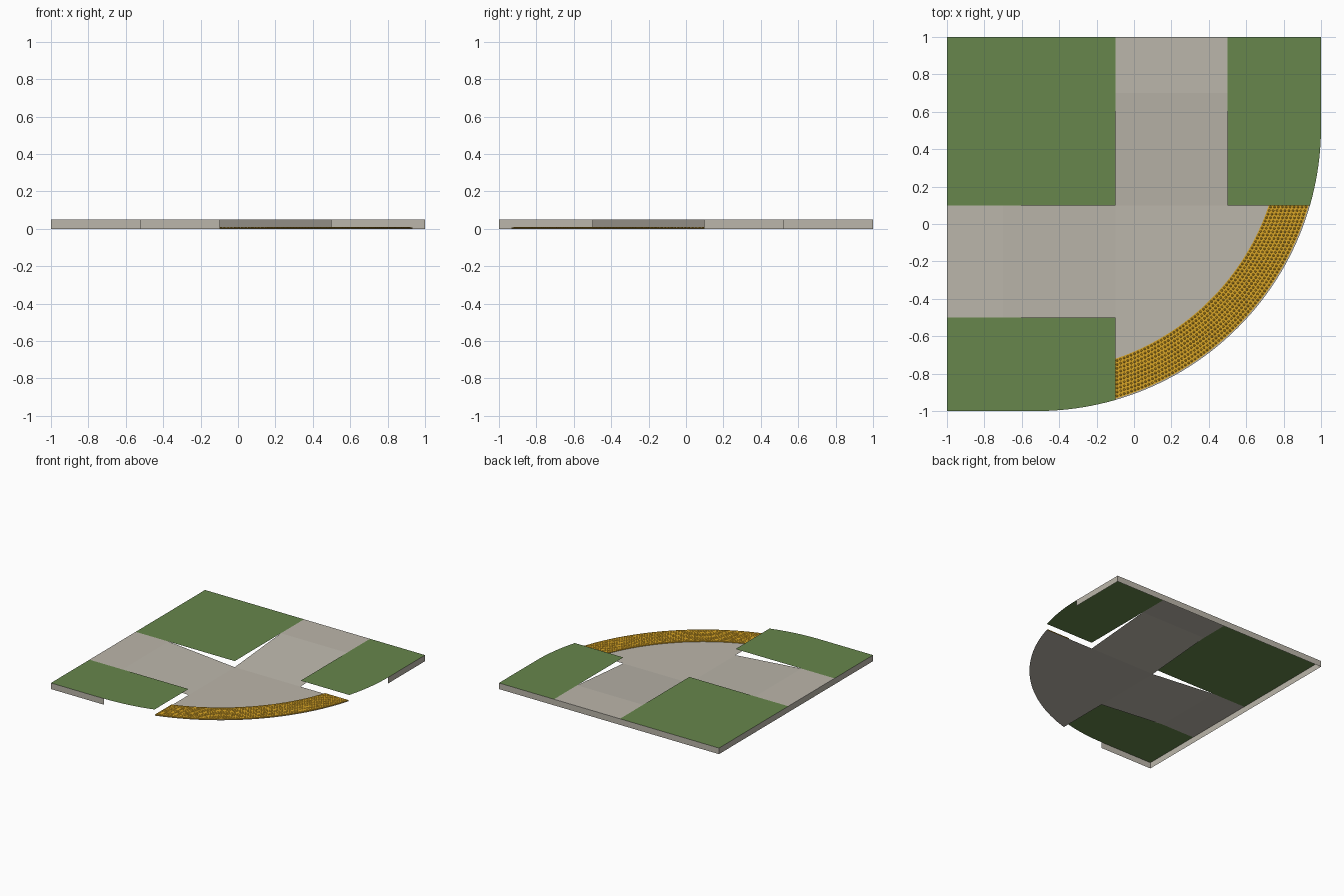
import bpy, bmesh, math

if "Cube" in bpy.data.objects:
    bpy.data.objects.remove(bpy.data.objects["Cube"])

H = 0.05                    # kerb height
CX, CY, R = -0.52, 0.52, 1.52   # rounded street corner
EDGE_X, EDGE_Y = -0.10, 0.10    # limits of the low landing


def material(name, rgb):
    m = bpy.data.materials.new(name)
    m.diffuse_color = (*rgb, 1)
    m.use_nodes = True
    m.node_tree.nodes["Principled BSDF"].inputs["Base Color"].default_value = m.diffuse_color
    return m


grass = material("grass green", (0.135, 0.24, 0.072))
concrete = material("concrete", (0.50, 0.468, 0.405))
yellow = material("tactile yellow", (0.70, 0.38, 0.02))


def build(name, bm, mat):
    mesh = bpy.data.meshes.new(name)
    bm.to_mesh(mesh)
    bm.free()
    mesh.materials.append(mat)
    obj = bpy.data.objects.new(name, mesh)
    bpy.context.collection.objects.link(obj)
    return obj


def sheet(name, points, mat):
    bm = bmesh.new()
    bm.faces.new([bm.verts.new(p) for p in points])
    return build(name, bm, mat)


def arc(r, a0, a1, z, n=32):
    return [(CX + r * math.cos(a0 + (a1 - a0) * i / n),
             CY + r * math.sin(a0 + (a1 - a0) * i / n), z) for i in range(n + 1)]


def limits(r):
    """Angles where a circle of radius r meets the two landing edges."""
    return -math.acos((EDGE_X - CX) / r), math.asin((EDGE_Y - CY) / r)


a_front, a_right = limits(R)

# Raised lawns
sheet("back_left_lawn", [(-1, 0.1, H), (-0.1, 0.1, H), (-0.1, 1, H), (-1, 1, H)], grass)
sheet("front_left_lawn",
      [(-0.1, -0.5, H), (-1, -0.5, H), (-1, -1, H)] + arc(R, -math.pi / 2, a_front, H, 10), grass)
sheet("back_right_lawn",
      [(1, 1, H), (0.5, 1, H), (0.5, 0.1, H)] + arc(R, a_right, 0, H, 10), grass)

# Level walks and the ramps down to the landing
sheet("back_walk", [(-0.1, 0.7, H), (0.5, 0.7, H), (0.5, 1, H), (-0.1, 1, H)], concrete)
sheet("back_ramp", [(-0.1, 0.1, 0), (0.5, 0.1, 0), (0.5, 0.7, H), (-0.1, 0.7, H)], concrete)
sheet("left_walk", [(-1, -0.5, H), (-0.7, -0.5, H), (-0.7, 0.1, H), (-1, 0.1, H)], concrete)
sheet("left_ramp", [(-0.7, -0.5, H), (-0.1, -0.5, 0), (-0.1, 0.1, 0), (-0.7, 0.1, H)], concrete)

# Low landing at the rounded corner
sheet("corner_landing", [(EDGE_X, EDGE_Y, 0)] + arc(R, a_front, a_right, 0), concrete)

# Kerb walls, each running counter-clockwise so it faces outward
for name, (x0, y0), (x1, y1) in [
        ("front_kerb", (-1, -1), (CX, -1)), ("right_kerb", (1, CY), (1, 1)),
        ("back_kerb", (1, 1), (-1, 1)), ("left_kerb", (-1, 1), (-1, -1))]:
    sheet(name, [(x0, y0, 0), (x1, y1, 0), (x1, y1, H), (x0, y0, H)], concrete)

# Curved tactile strip, a thin slab open below
R_IN, R_OUT, TOP = 1.31, 1.513, 0.007
bm = bmesh.new()
rings = {}
for key, r, z in [("ib", R_IN, 0.001), ("it", R_IN, TOP), ("ot", R_OUT, TOP), ("ob", R_OUT, 0.001)]:
    rings[key] = [bm.verts.new(p) for p in arc(r, *limits(r), z)]
for a, b in [("ib", "it"), ("it", "ot"), ("ot", "ob")]:
    for i in range(32):
        bm.faces.new((rings[a][i], rings[b][i], rings[b][i + 1], rings[a][i + 1]))
for i in (0, 32):
    bm.faces.new([rings[k][i] for k in ("ib", "it", "ot", "ob")])
bmesh.ops.recalc_face_normals(bm, faces=bm.faces)
if sum(f.normal.z * f.calc_area() for f in bm.faces) < 0:
    bmesh.ops.reverse_faces(bm, faces=bm.faces)
build("tactile_strip", bm, yellow)

# Small truncated domes in rows along the strip
PITCH, SIDES = 0.02, 8
bm = bmesh.new()
for row in range(10):
    r = R_IN + 0.0115 + row * PITCH
    a0, a1 = limits(r)
    count = int((a1 - a0) * r / PITCH)
    for i in range(count):
        a = a0 + (a1 - a0) * (i + 0.5) / count
        x, y = CX + r * math.cos(a), CY + r * math.sin(a)
        low, high = [[bm.verts.new((x + s * math.cos(t), y + s * math.sin(t), z))
                      for t in (2 * math.pi * k / SIDES for k in range(SIDES))]
                     for s, z in ((0.006, TOP), (0.0035, TOP + 0.002))]
        for k in range(SIDES):
            n = (k + 1) % SIDES
            bm.faces.new((low[k], low[n], high[n], high[k]))
        bm.faces.new(high)
build("tactile_domes", bm, yellow)
